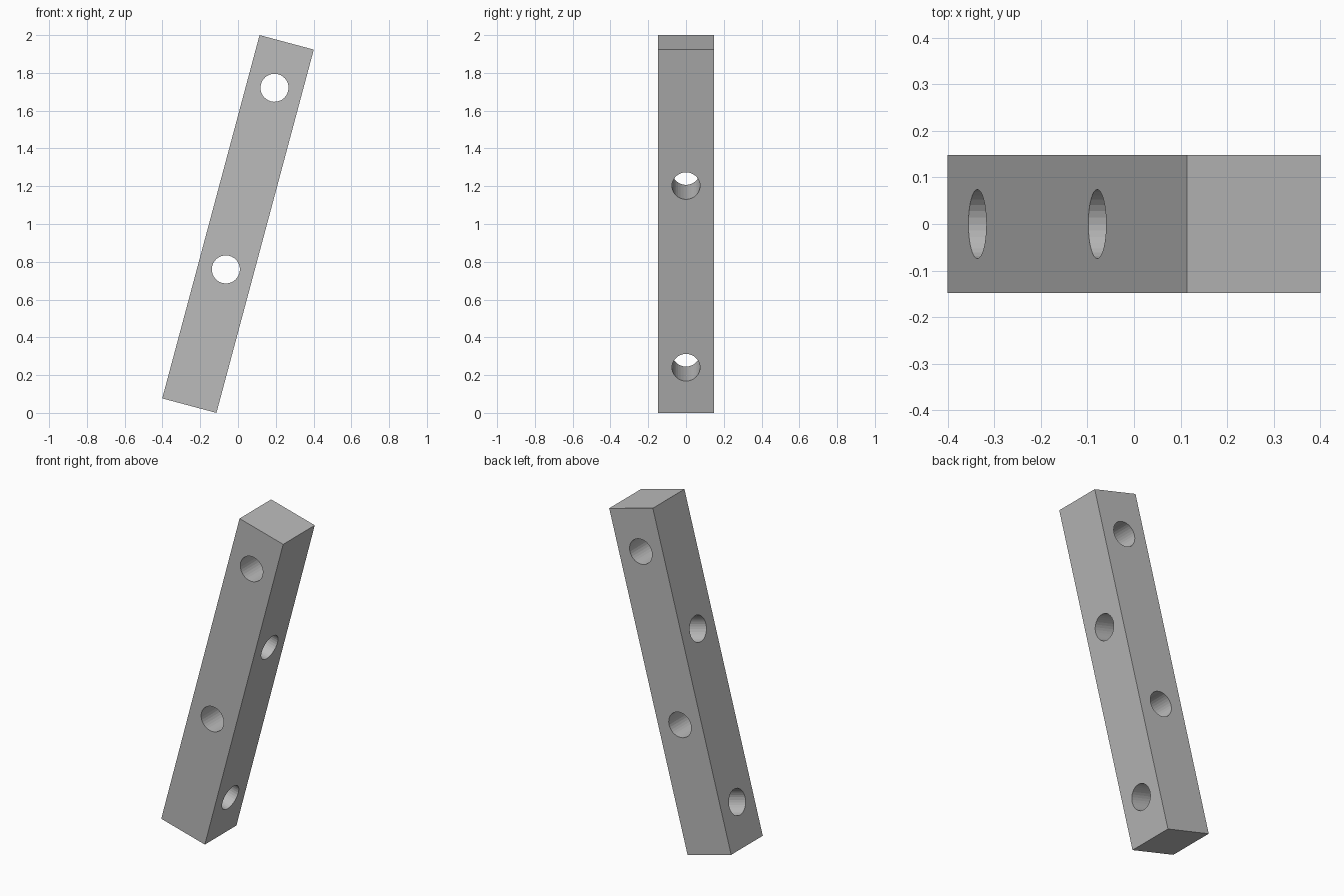
import bpy, math
from mathutils import Matrix

if "Cube" in bpy.data.objects:
    bpy.data.objects.remove(bpy.data.objects["Cube"])

WIDTH, LENGTH, RADIUS = 0.297, 1.991, 0.0743
# Bar axis leans 15 degrees towards +x, centred at mid height
LEAN = Matrix.Translation((0, 0, 1)) @ Matrix.Rotation(math.radians(15), 4, 'Y')

grey = bpy.data.materials.new("grey")
grey.diffuse_color = (0.5, 0.5, 0.5, 1)
grey.use_nodes = True
grey.node_tree.nodes["Principled BSDF"].inputs["Base Color"].default_value = grey.diffuse_color

# Square bar
bpy.ops.mesh.primitive_cube_add(size=1)
bar = bpy.context.object
bar.name = "drilled_bar"
bar.data.transform(Matrix.Diagonal((WIDTH, WIDTH, LENGTH, 1)))
bar.matrix_world = LEAN
bar.data.materials.append(grey)


def drill(name, along, axis):
    """Cut a round through-hole at a distance along the bar."""
    bpy.ops.mesh.primitive_cylinder_add(vertices=32, radius=RADIUS, depth=WIDTH * 2)
    cutter = bpy.context.object
    cutter.name = name
    cutter.data.materials.append(grey)
    turn = Matrix.Rotation(math.pi / 2, 4, 'X' if axis == 'Y' else 'Y')
    cutter.matrix_world = LEAN @ Matrix.Translation((0, 0, along)) @ turn
    cutter.hide_render = True
    cutter.hide_set(True)
    cut = bar.modifiers.new(name, 'BOOLEAN')
    cut.operation, cut.solver, cut.object = 'DIFFERENCE', 'EXACT', cutter


# Holes alternate between the two directions at quarter-length spacing
for i, axis in enumerate("XYXY"):
    drill(f"hole_cutter_{i + 1}", LENGTH * (i / 4 - 3 / 8), axis)
